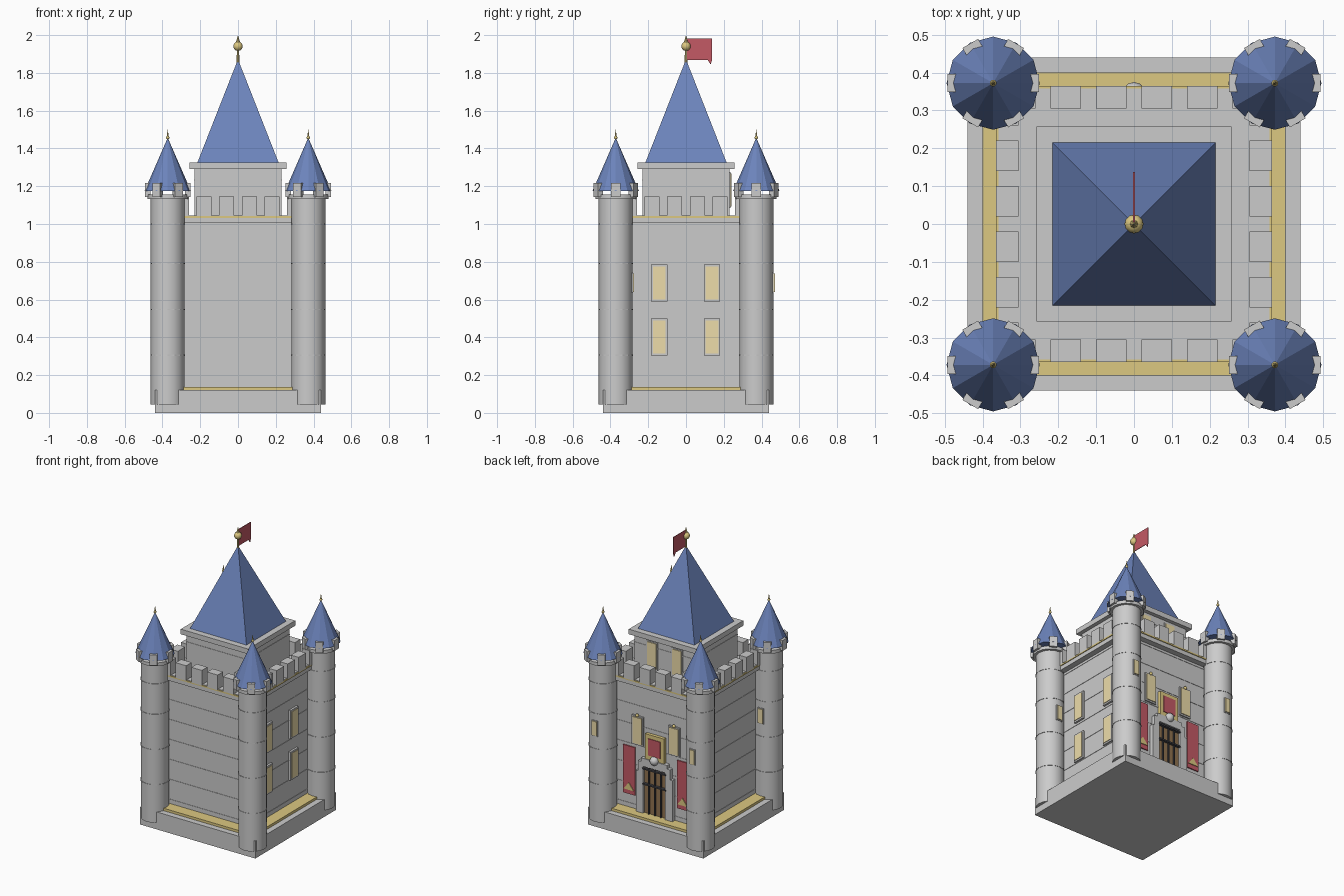
import bpy, math
from mathutils import Vector

if "Cube" in bpy.data.objects:
    bpy.data.objects.remove(bpy.data.objects["Cube"])


def material(name, rgb):
    m = bpy.data.materials.new(name)
    m.diffuse_color = (*rgb, 1)
    m.use_nodes = True
    m.node_tree.nodes["Principled BSDF"].inputs["Base Color"].default_value = m.diffuse_color
    return m


BLUE = material("slate_blue", (0.15, 0.23, 0.50))
GOLD = material("gold", (0.72, 0.58, 0.22))
PANE = material("lit_glass", (0.85, 0.72, 0.40))
RED = material("banner_red", (0.55, 0.10, 0.13))
WOOD = material("oak", (0.28, 0.17, 0.08))
IRON = material("iron", (0.06, 0.06, 0.07))
W = 0.32  # half width of the keep wall


def finish(name, mat):
    o = bpy.context.object
    o.name = name
    if mat:
        o.data.materials.append(mat)
    return o


def box(name, x0, x1, y0, y1, z0, z1, mat=None):
    bpy.ops.mesh.primitive_cube_add(size=1, location=((x0 + x1) / 2, (y0 + y1) / 2, (z0 + z1) / 2))
    bpy.context.object.scale = (x1 - x0, y1 - y0, z1 - z0)
    bpy.ops.object.transform_apply(location=False, rotation=False)
    return finish(name, mat)


def block(name, h, z0, z1, mat=None):
    return box(name, -h, h, -h, h, z0, z1, mat)


def back(name, c, hw, depth, z0, z1, mat=None):
    # box standing out from the back wall
    return box(name, c - hw, c + hw, W - 0.01, W + depth, z0, z1, mat)


def cone(name, x, y, z0, z1, r0, r1, n, mat=None, smooth=False, rot=0):
    bpy.ops.mesh.primitive_cone_add(vertices=n, radius1=r0, radius2=r1, depth=z1 - z0,
                                    location=(x, y, (z0 + z1) / 2), rotation=(0, 0, rot))
    if smooth:
        bpy.ops.object.shade_smooth_by_angle(angle=math.radians(40))
    return finish(name, mat)


def ball(name, x, y, z, r, mat=None):
    bpy.ops.mesh.primitive_uv_sphere_add(segments=12, ring_count=8, radius=r, location=(x, y, z))
    bpy.ops.object.shade_smooth_by_angle(angle=math.radians(40))
    return finish(name, mat)


def plate(name, pts, axis, at, thick, mat):
    # flat outline (horizontal, z) given thickness along x or y
    def p(u, z, d):
        return Vector((d, u, z)) if axis == "x" else Vector((u, d, z))
    n = len(pts)
    verts = [p(u, z, at) for u, z in pts] + [p(u, z, at + thick) for u, z in pts]
    faces = [tuple(range(n)), tuple(range(2 * n - 1, n - 1, -1))]
    faces += [(i, i + n, (i + 1) % n + n, (i + 1) % n) for i in range(n)]
    me = bpy.data.meshes.new(name)
    me.from_pydata(verts, [], faces)
    o = bpy.data.objects.new(name, me)
    bpy.context.collection.objects.link(o)
    me.materials.append(mat)
    return o


# plinth, main keep and trims
block("plinth", 0.44, 0, 0.12)
block("lower_gold_trim", 0.40, 0.12, 0.137, GOLD)
block("keep", W, 0.12, 1.02)
block("keep_cornice", 0.36, 1.005, 1.036)
block("upper_gold_trim", 0.365, 1.033, 1.043, GOLD)
block("roof_deck", 0.358, 1.03, 1.046)
for i in range(7):
    z = 0.165 + i * 0.1375
    block("stone_course", W + 0.0025, z - 0.003, z + 0.003)

# parapet merlons on four sides
for c in (-0.30, -0.18, -0.06, 0.06, 0.18, 0.30):
    for s in (-1, 1):
        a, b = sorted((s * 0.305, s * 0.365))
        box("merlon", c - 0.04, c + 0.04, a, b, 1.04, 1.145)
        box("merlon", a, b, c - 0.04, c + 0.04, 1.04, 1.145)

# upper keep with pyramid roof
block("upper_keep", 0.23, 1.04, 1.29)
block("upper_course", 0.2325, 1.23, 1.236)
block("upper_cornice", 0.257, 1.29, 1.325)
cone("main_roof", 0, 0, 1.325, 1.865, 0.215 * math.sqrt(2), 0.004, 4, BLUE, rot=math.pi / 4)

# flagpole and flag
cone("flagpole", 0, 0, 1.85, 1.97, 0.007, 0.006, 8, GOLD)
ball("flagpole_ball", 0, 0, 1.941, 0.025, GOLD)
cone("flagpole_tip", 0, 0, 1.962, 2.0, 0.011, 0, 8, GOLD)
plate("flag", [(0, 1.982), (0.138, 1.982), (0.138, 1.868), (0.13, 1.845), (0.115, 1.868), (0, 1.868)],
      "x", -0.002, 0.004, RED)

# corner towers
for sx in (-1, 1):
    for sy in (-1, 1):
        x, y = sx * 0.372, sy * 0.372
        cone("tower", x, y, 0.045, 1.15, 0.09, 0.09, 16, smooth=True)
        for z in (0.305, 0.547, 0.79, 1.0):
            cone("tower_course", x, y, z - 0.003, z + 0.003, 0.0925, 0.0925, 16)
        cone("tower_collar", x, y, 1.132, 1.155, 0.108, 0.108, 16, smooth=True)
        for k in range(6):
            a = k * math.pi / 3
            m = box("tower_merlon", -0.015, 0.015, -0.024, 0.024, -0.036, 0.036)
            m.location = (x + 0.106 * math.cos(a), y + 0.106 * math.sin(a), 1.18)
            m.rotation_euler = (0, 0, a)
        cone("tower_roof", x, y, 1.175, 1.452, 0.123, 0.002, 12, BLUE)
        ball("tower_finial_ball", x, y, 1.457, 0.009, GOLD)
        cone("tower_finial", x, y, 1.455, 1.50, 0.007, 0, 8, GOLD)
        # small slit window on the back of each tower
        box("tower_window_frame", x - 0.022, x + 0.022, y + 0.07, y + 0.092, 0.636, 0.744)
        box("tower_window", x - 0.018, x + 0.018, y + 0.07, y + 0.098, 0.641, 0.739, PANE)

# right side windows
for cy in (-0.142, 0.138):
    for cz in (0.402, 0.688):
        box("window_frame", W - 0.01, W + 0.014, cy - 0.043, cy + 0.043, cz - 0.098, cz + 0.098)
        box("window_pane", W - 0.01, W + 0.018, cy - 0.034, cy + 0.034, cz - 0.087, cz + 0.087, PANE)

# back entrance: door, stepped stone surround and iron gate
back("door", 0, 0.09, 0.012, 0.12, 0.47, WOOD)
back("door_lintel", 0, 0.10, 0.028, 0.46, 0.515)
for i in (-1, 0, 1):
    box("gate_bar", i * 0.045 - 0.004, i * 0.045 + 0.004, W + 0.01, W + 0.022, 0.12, 0.46, IRON)
for z in (0.34, 0.445):
    box("gate_crossbar", -0.09, 0.09, W + 0.012, W + 0.03, z - 0.005, z + 0.005, IRON)
ball("door_keystone", 0, 0.345, 0.518, 0.03)

# framed red panel above the door
back("panel_frame", 0, 0.072, 0.022, 0.515, 0.687, GOLD)
back("panel", 0, 0.046, 0.027, 0.545, 0.66, RED)

for s in (-1, 1):
    # stepped door pilasters
    back("door_pilaster", s * 0.112, 0.027, 0.028, 0.12, 0.42)
    back("door_pilaster_cap", s * 0.104, 0.019, 0.028, 0.42, 0.49)
    # back windows with gold knobs
    c = s * 0.14
    back("back_window_frame", c, 0.043, 0.01, 0.585, 0.785)
    back("back_window", c, 0.034, 0.016, 0.595, 0.776, PANE)
    ball("window_knob", c, W + 0.012, 0.79, 0.011, GOLD)
    # upper keep windows
    c = s * 0.095
    box("upper_window_frame", c - 0.042, c + 0.042, 0.22, 0.235, 1.085, 1.275)
    box("upper_window", c - 0.034, c + 0.034, 0.22, 0.240, 1.093, 1.267, PANE)
    # hanging banners with gold emblem
    c = s * 0.205
    back("banner", c, 0.045, 0.008, 0.23, 0.56, RED)
    plate("banner_emblem", [(c - 0.038, 0.26), (c + 0.038, 0.26), (c, 0.31)], "y", W + 0.004, 0.009, GOLD)
